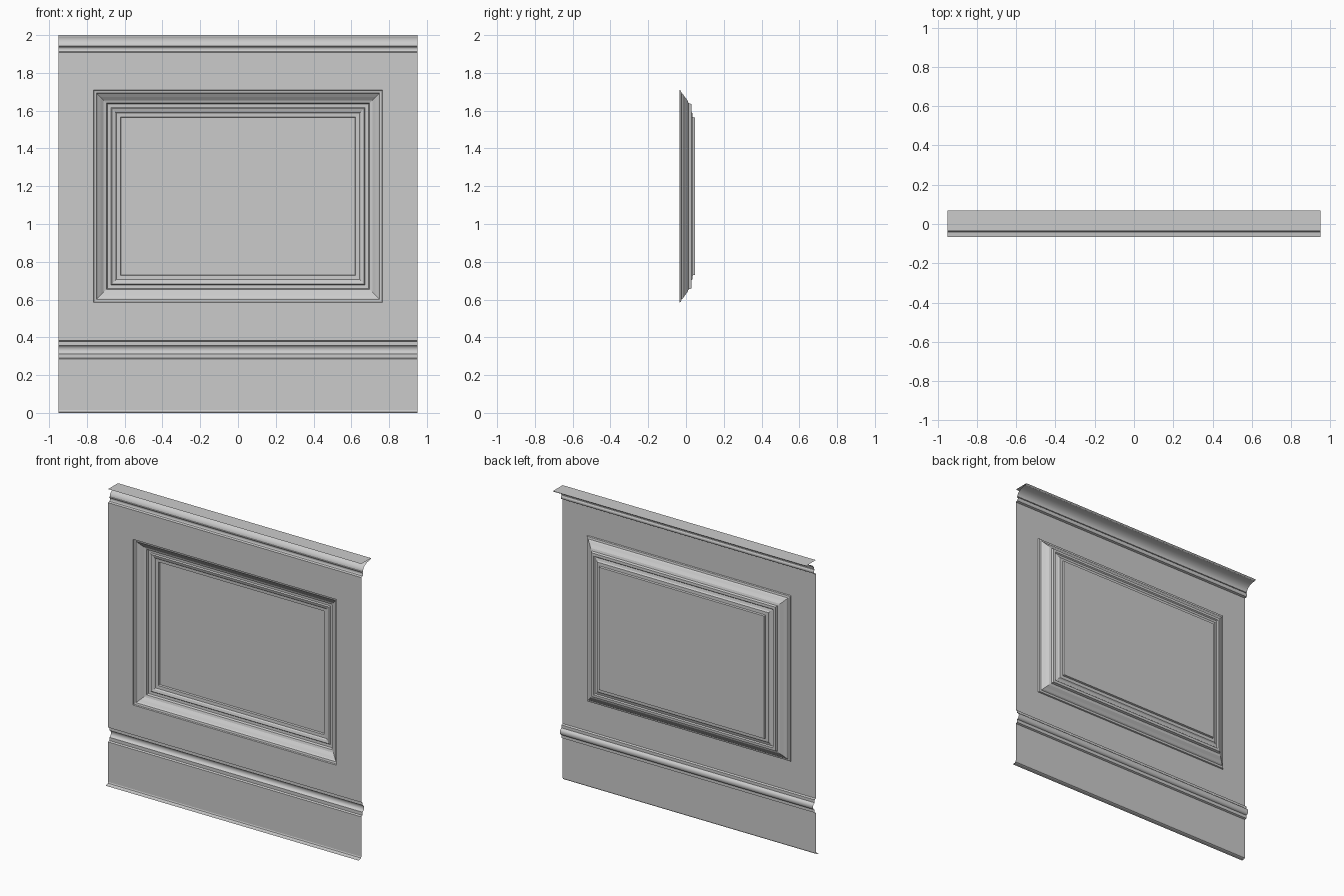
import bpy, bmesh, math

cube = bpy.data.objects.get("Cube")
if cube:
    bpy.data.objects.remove(cube, do_unlink=True)

HALF = 0.95      # half the width of the wall
WALL_Y = -0.035  # plane of the wall sheet

paint = bpy.data.materials.new("grey_paint")
paint.use_nodes = True
grey = (0.6, 0.6, 0.6, 1)
paint.diffuse_color = grey
paint.node_tree.nodes["Principled BSDF"].inputs["Base Color"].default_value = grey


def finish(name, bm, smooth=False):
    bmesh.ops.remove_doubles(bm, verts=bm.verts, dist=0.0001)
    mesh = bpy.data.meshes.new(name)
    bm.to_mesh(mesh)
    bm.free()
    mesh.materials.append(paint)
    obj = bpy.data.objects.new(name, mesh)
    bpy.context.collection.objects.link(obj)
    if smooth:
        bpy.ops.object.select_all(action='DESELECT')
        obj.select_set(True)
        bpy.context.view_layer.objects.active = obj
        bpy.ops.object.shade_smooth_by_angle(angle=math.radians(30))
    return obj


def strip(name, profile, smooth=False):
    """Open sheet swept along x from a list of (y, z) points, bottom to top."""
    bm = bmesh.new()
    rows = [[bm.verts.new((x, y, z)) for x in (HALF, -HALF)] for y, z in profile]
    for a, b in zip(rows, rows[1:]):
        bm.faces.new((a[0], a[1], b[1], b[0]))
    return finish(name, bm, smooth)


def ring(bm, y, hx, low, high):
    return [bm.verts.new(p) for p in
            ((hx, y, low), (-hx, y, low), (-hx, y, high), (hx, y, high))]


def bridge(bm, a, b):
    for i in range(4):
        j = (i + 1) % 4
        bm.faces.new((a[i], a[j], b[j], b[i]))


def arc(cy, cz, ry, rz, start, end, steps):
    angles = [math.radians(start + (end - start) * i / steps) for i in range(steps + 1)]
    return [(cy + ry * math.cos(t), cz + rz * math.sin(t)) for t in angles]


# Baseboard with a small toe at the floor
strip("baseboard", [(-0.065, 0), (-0.045, 0.002), (-0.038, 0.006),
                    (WALL_Y, 0.014), (WALL_Y, 0.285)])

# Chair rail: half round between two fillets
fillet = WALL_Y + 0.012
strip("chair_rail",
      [(WALL_Y, 0.285), (fillet, 0.29), (fillet, 0.31)]
      + arc(fillet, 0.335, 0.018, 0.023, -90, 90, 8)
      + [(fillet, 0.36), (fillet, 0.378), (WALL_Y, 0.383)], True)

# Wall field around the opening
OPEN_X, OPEN_LOW, OPEN_HIGH = 0.765, 0.585, 1.709
bm = bmesh.new()
bridge(bm, ring(bm, WALL_Y, HALF, 0.383, 1.908),
       ring(bm, WALL_Y, OPEN_X, OPEN_LOW, OPEN_HIGH))
finish("wall_field", bm)

# Mitred moulding: (inset from the opening, y)
steps = [(0, WALL_Y), (0.003, -0.027), (0.016, -0.024), (0.022, -0.016),
         (0.037, -0.006), (0.054, 0.008), (0.069, 0.013), (0.074, 0.028),
         (0.092, 0.029), (0.098, 0.022), (0.115, 0.027), (0.122, 0.034),
         (0.143, 0.035), (0.146, 0.047)]
bm = bmesh.new()
rings = [ring(bm, y, OPEN_X - d, OPEN_LOW + d, OPEN_HIGH - d) for d, y in steps]
for a, b in zip(rings, rings[1:]):
    bridge(bm, a, b)
finish("panel_moulding", bm)

# Raised centre panel
bm = bmesh.new()
d, y = steps[-1]
bm.faces.new(ring(bm, y, OPEN_X - d, OPEN_LOW + d, OPEN_HIGH - d))
finish("centre_panel", bm)

# Cornice: bead, then a cove sweeping out to the lip
strip("cornice",
      [(WALL_Y, 1.908)] + arc(-0.026, 1.925, 0.011, 0.015, -90, 90, 6)
      + [(-0.018, 1.942)]
      + arc(0.06, 1.942, 0.078, 0.05, 180, 90, 8) + [(0.07, 2.0)], True)

# Flat ledge on top
strip("top_ledge", [(0.07, 2.0), (WALL_Y, 2.0)])
